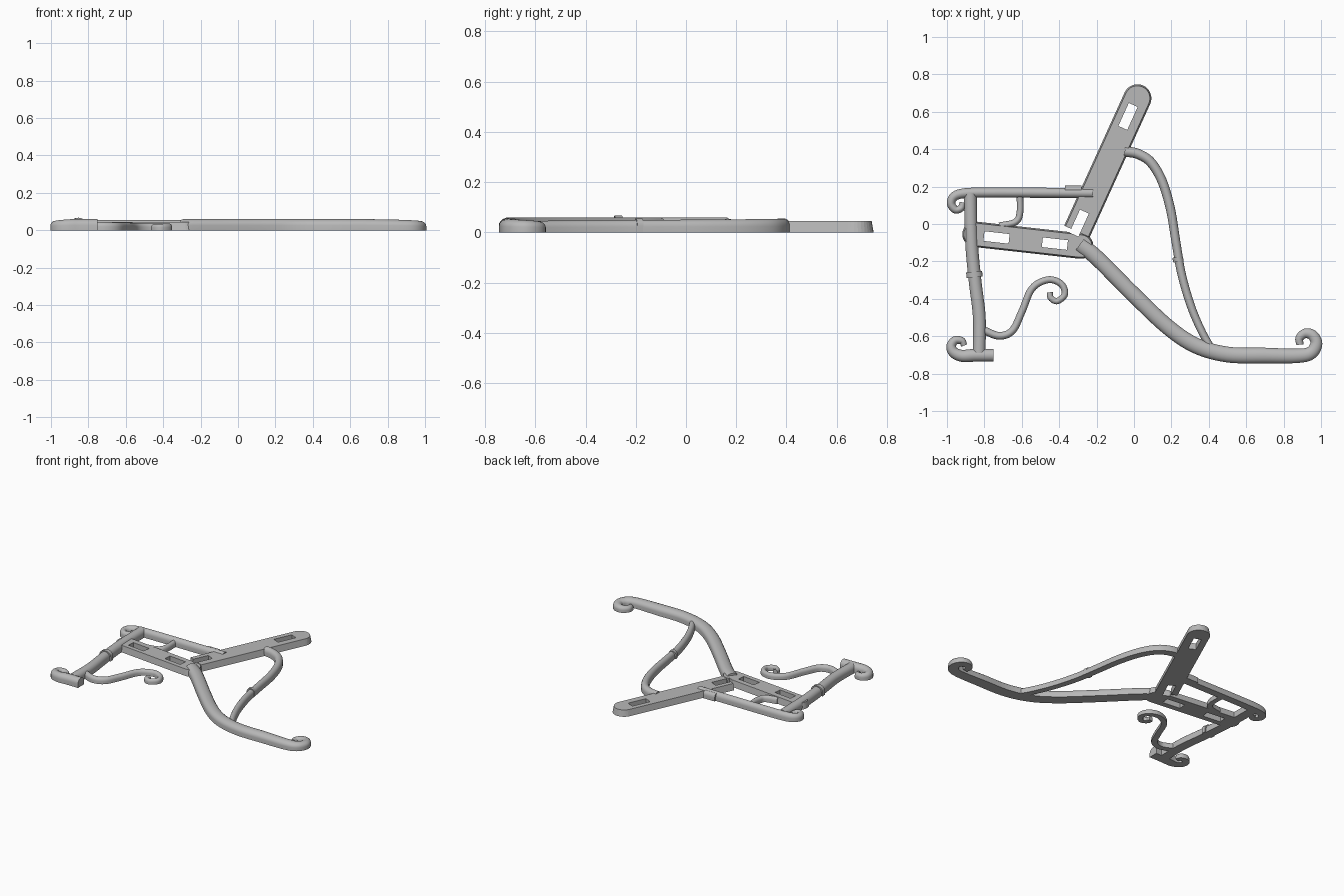
import bpy, bmesh, math
from mathutils import Vector

if "Cube" in bpy.data.objects:
    bpy.data.objects.remove(bpy.data.objects["Cube"])

iron = bpy.data.materials.new("cast_iron_grey")
iron.use_nodes = True
GREY = (0.48, 0.48, 0.48, 1)
iron.diffuse_color = GREY
iron.node_tree.nodes["Principled BSDF"].inputs["Base Color"].default_value = GREY


def make_object(name, bm, smooth=False):
    bmesh.ops.recalc_face_normals(bm, faces=bm.faces)
    mesh = bpy.data.meshes.new(name)
    bm.to_mesh(mesh)
    bm.free()
    mesh.materials.append(iron)
    obj = bpy.data.objects.new(name, mesh)
    bpy.context.collection.objects.link(obj)
    bpy.ops.object.select_all(action='DESELECT')
    obj.select_set(True)
    bpy.context.view_layer.objects.active = obj
    if smooth:
        bpy.ops.object.shade_smooth_by_angle(angle=math.radians(40))
    return obj


def loft(bm, rings):
    """Skin closed rings of points and cap both ends."""
    rows = [[bm.verts.new(p) for p in ring] for ring in rings]
    n = len(rows[0])
    for a, b in zip(rows, rows[1:]):
        for i in range(n):
            j = (i + 1) % n
            bm.faces.new((a[i], a[j], b[j], b[i]))
    bm.faces.new(rows[0])
    bm.faces.new(rows[-1])


def spline(points, steps=7):
    """Smooth curve through the points; each is x, y, half width, height."""
    pts = [Vector(p) for p in points]
    pts = [2 * pts[0] - pts[1]] + pts + [2 * pts[-1] - pts[-2]]
    out = []
    for a, b, c, d in zip(pts, pts[1:], pts[2:], pts[3:]):
        for s in range(steps):
            t = s / steps
            out.append(0.5 * (2 * b + (c - a) * t + (2 * a - 5 * b + 4 * c - d) * t * t
                              + (3 * b - a - 3 * c + d) * t ** 3))
    return out + [pts[-2]]


def bar(name, points, width, height, end_width=None, end_height=None, taper_from=0.0, steps=7):
    """Flat-backed bar with an arched front, swept along a plan path."""
    end_width = end_width or width
    end_height = end_height or height
    path = spline(points, steps)
    last = len(path) - 1
    rings = []
    for i, p in enumerate(path):
        t = max(0, (i / last - taper_from) / (1 - taper_from))
        w = width + (end_width - width) * t
        h = height + (end_height - height) * t
        way = path[min(i + 1, last)] - path[max(i - 1, 0)]
        side = Vector((-way.y, way.x)).normalized()
        arch = [(w, 0)]
        for k in range(11):
            a = math.pi * k / 10
            arch.append((w * math.cos(a), h * (0.45 + 0.55 * math.sin(a))))
        arch.append((-w, 0))
        rings.append([(p.x + side.x * u, p.y + side.y * u, z) for u, z in arch])
    bm = bmesh.new()
    loft(bm, rings)
    return make_object(name, bm, True)


def plate(name, a, b, radius, round_a, height=0.045, draft=0.008):
    """Flat strip from a to b with a round end at b and optionally at a."""
    a, b = Vector(a), Vector(b)
    along = (b - a).normalized()
    side = Vector((-along.y, along.x))

    def ring(r, z):
        out = []
        for centre, sign, is_round in ((b, 1, True), (a, -1, round_a)):
            for k in range(17 if is_round else 2):
                t = math.pi * k / (16 if is_round else 1)
                p = centre - side * sign * r * math.cos(t)
                if is_round:
                    p = p + along * sign * r * math.sin(t)
                out.append((p.x, p.y, z))
        return out

    bm = bmesh.new()
    loft(bm, [ring(radius, 0), ring(radius - draft, height)])
    return make_object(name, bm)


def slot(centre, angle, length=0.135, width=0.052):
    bm = bmesh.new()
    bmesh.ops.create_cube(bm, size=1)
    obj = make_object("slot_cutter", bm)
    obj.scale = (length, width, 0.3)
    obj.rotation_euler.z = angle
    obj.location = (*centre, 0)
    obj.hide_render = True
    return obj


# Slotted plates that carry the slats, merged into one piece
back_plate = plate("back_and_seat_plate", (-0.305, -0.04), (0.018, 0.672), 0.075, False)
seat_plate = plate("seat_plate", (-0.85, -0.055), (-0.285, -0.118), 0.068, True)
back_angle, seat_angle = math.atan2(0.712, 0.323), math.atan2(-0.063, 0.565)
helpers = [(seat_plate, 'UNION')]
for spot, angle in (((-0.032, 0.575), back_angle), ((-0.293, 0.005), back_angle),
                    ((-0.735, -0.072), seat_angle), ((-0.423, -0.105), seat_angle)):
    helpers.append((slot(spot, angle), 'DIFFERENCE'))
bpy.context.view_layer.objects.active = back_plate
for helper, operation in helpers:
    mod = back_plate.modifiers.new("cut", 'BOOLEAN')
    mod.operation, mod.object, mod.solver = operation, helper, 'EXACT'
    bpy.ops.object.modifier_apply(modifier=mod.name)
    bpy.data.objects.remove(helper)

# Long rear leg ending in a scroll
bar("rear_leg", [(-0.29, -0.11), (-0.2, -0.18), (0, -0.38), (0.18, -0.55), (0.33, -0.65),
                 (0.5, -0.698), (0.7, -0.703), (0.87, -0.705), (0.945, -0.69), (0.975, -0.64),
                 (0.955, -0.595), (0.915, -0.585), (0.885, -0.61), (0.887, -0.645)],
    0.042, 0.06, 0.019, 0.035, 0.45)

# Armrest with a small scroll at the front
bar("armrest", [(-0.22, 0.165), (-0.5, 0.167), (-0.75, 0.168), (-0.9, 0.165), (-0.96, 0.148),
                (-0.978, 0.11), (-0.955, 0.077), (-0.925, 0.085), (-0.915, 0.115)],
    0.027, 0.055, 0.017, 0.04, 0.35)
bar("armrest_lug", [(-0.37, 0.185), (-0.28, 0.185)], 0.02, 0.05)

# Front post with its collar, and the foot
bar("front_post", [(-0.875, 0.165), (-0.872, 0), (-0.865, -0.15), (-0.848, -0.32),
                   (-0.827, -0.5), (-0.828, -0.69)], 0.034, 0.06)
bar("post_collar", [(-0.855, -0.255), (-0.852, -0.285)], 0.043, 0.067)
bar("front_foot", [(-0.75, -0.702), (-0.85, -0.702), (-0.92, -0.705), (-0.965, -0.685),
                   (-0.977, -0.65), (-0.955, -0.622), (-0.92, -0.625), (-0.908, -0.65)],
    0.034, 0.06, 0.016, 0.035, 0.2)

# Curling brackets and braces
bar("scroll_bracket", [(-0.8, -0.57), (-0.72, -0.598), (-0.65, -0.57), (-0.6, -0.47),
                       (-0.545, -0.345), (-0.46, -0.298), (-0.39, -0.32), (-0.37, -0.375),
                       (-0.41, -0.412), (-0.445, -0.395), (-0.45, -0.365)],
    0.021, 0.045, 0.016, 0.032)
bar("arm_bracket", [(-0.61, 0.16), (-0.61, 0.06), (-0.635, 0.01), (-0.72, -0.01)], 0.018, 0.042)
bar("back_brace", [(-0.05, 0.388), (0.02, 0.375), (0.09, 0.33), (0.15, 0.23), (0.195, 0.08),
                   (0.225, -0.1), (0.255, -0.27), (0.305, -0.44), (0.36, -0.57), (0.41, -0.66)],
    0.028, 0.056, 0.02, 0.045)
bar("brace_collar", [(0.232, -0.175), (0.238, -0.2)], 0.028, 0.056)
